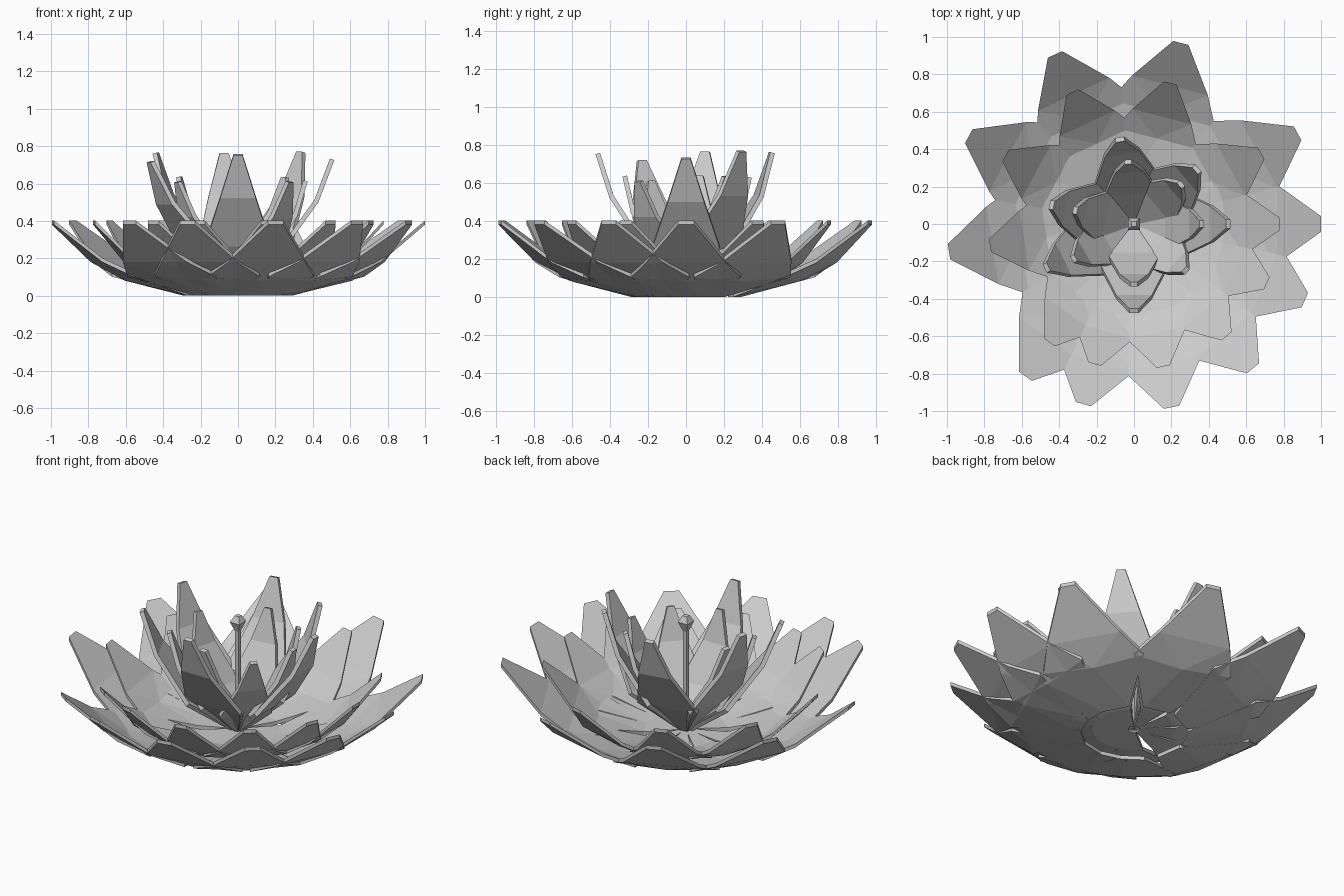
import bpy, bmesh
from math import radians
from mathutils import Matrix, Vector

if "Cube" in bpy.data.objects:
    bpy.data.objects.remove(bpy.data.objects["Cube"])


def petal_ring(name, profile, petals, thickness, scale=(1, 1, 1), upright=False):
    """Ring of flat-faced petals. profile rows: (radius, height, half width, edge lift);
    petals rows: (angle around z, tilt) in degrees.
    Low petals are thickened straight up, upright ones along their normals."""
    bm = bmesh.new()
    for angle, tilt in petals:
        m = (Matrix.Rotation(radians(angle), 4, 'Z')
             @ Matrix.Rotation(radians(tilt), 4, 'Y')
             @ Matrix.Diagonal((*scale, 1)))
        rows = [[bm.verts.new(m @ Vector((r, s * w, z + dz * abs(s))))
                 for s in (-1, 0, 1)] for r, z, w, dz in profile]
        for a, b in zip(rows, rows[1:]):
            for i in (0, 1):
                bm.faces.new((a[i], b[i], b[i + 1], a[i + 1]))
    if not upright:
        bmesh.ops.triangulate(bm, faces=bm.faces[:])
        ext = bmesh.ops.extrude_face_region(bm, geom=bm.faces[:], use_keep_orig=True)
        for v in [g for g in ext["geom"] if isinstance(g, bmesh.types.BMVert)]:
            v.co.z += thickness
        bmesh.ops.recalc_face_normals(bm, faces=bm.faces[:])
    mesh = bpy.data.meshes.new(name)
    bm.to_mesh(mesh)
    bm.free()
    obj = bpy.data.objects.new(name, mesh)
    bpy.context.collection.objects.link(obj)
    if upright:
        mod = obj.modifiers.new("thickness", 'SOLIDIFY')
        mod.thickness = thickness
        mod.offset = 1


# Wide low petals: two nested rings sharing the same uneven spacing
low_angles = [0, 29, 75.5, 115, 152, 188.5, 234.5, 254.3, 281.6, 309.5, 336]
low = [(a, 0) for a in low_angles]
outer_profile = [(0.28, 0.0, 0.08, 0), (0.61, 0.08, 0.29, 0.022),
                 (0.765, 0.18, 0.21, 0), (1.0, 0.38, 0.042, 0)]
middle_profile = [(0.03, 0.025, 0.012, 0), (0.22, 0.025, 0.065, 0),
                  (0.473, 0.085, 0.225, 0.022), (0.593, 0.18, 0.163, 0),
                  (0.778, 0.38, 0.035, 0)]
petal_ring("outer_petals", outer_profile, low, 0.022)
petal_ring("middle_petals", middle_profile, low, 0.022)

# Upright petals around the centre
up_profile = [(0.02, 0.03, 0.012, 0), (0.25, 0.25, 0.18, 0),
              (0.43, 0.50, 0.095, 0), (0.515, 0.725, 0.024, 0)]
tall = [(0, 0), (41, -4.5), (99.5, -3.5), (167, -4), (206.5, 1.5), (270, -3)]
short = [(0, -4), (40, -7), (95.5, -6.5), (167, -7.5), (210, -3), (270, -7.5), (318, -3)]
petal_ring("tall_inner_petals", up_profile, tall, 0.025, upright=True)
petal_ring("short_inner_petals", up_profile, short, 0.025, (0.805, 0.805, 0.805), True)

# Square stem with a faceted bud
bm = bmesh.new()
rings = []
for z, h in [(0.03, 0.012), (0.63, 0.012), (0.685, 0.032), (0.72, 0.014)]:
    rings.append([bm.verts.new((x * h, y * h, z)) for x, y in ((-1, -1), (1, -1), (1, 1), (-1, 1))])
for a, b in zip(rings, rings[1:]):
    for i in range(4):
        j = (i + 1) % 4
        bm.faces.new((a[i], a[j], b[j], b[i]))
bm.faces.new(rings[0][::-1])
bm.faces.new(rings[-1])
mesh = bpy.data.meshes.new("centre_stem")
bm.to_mesh(mesh)
bm.free()
bpy.context.collection.objects.link(bpy.data.objects.new("centre_stem", mesh))
